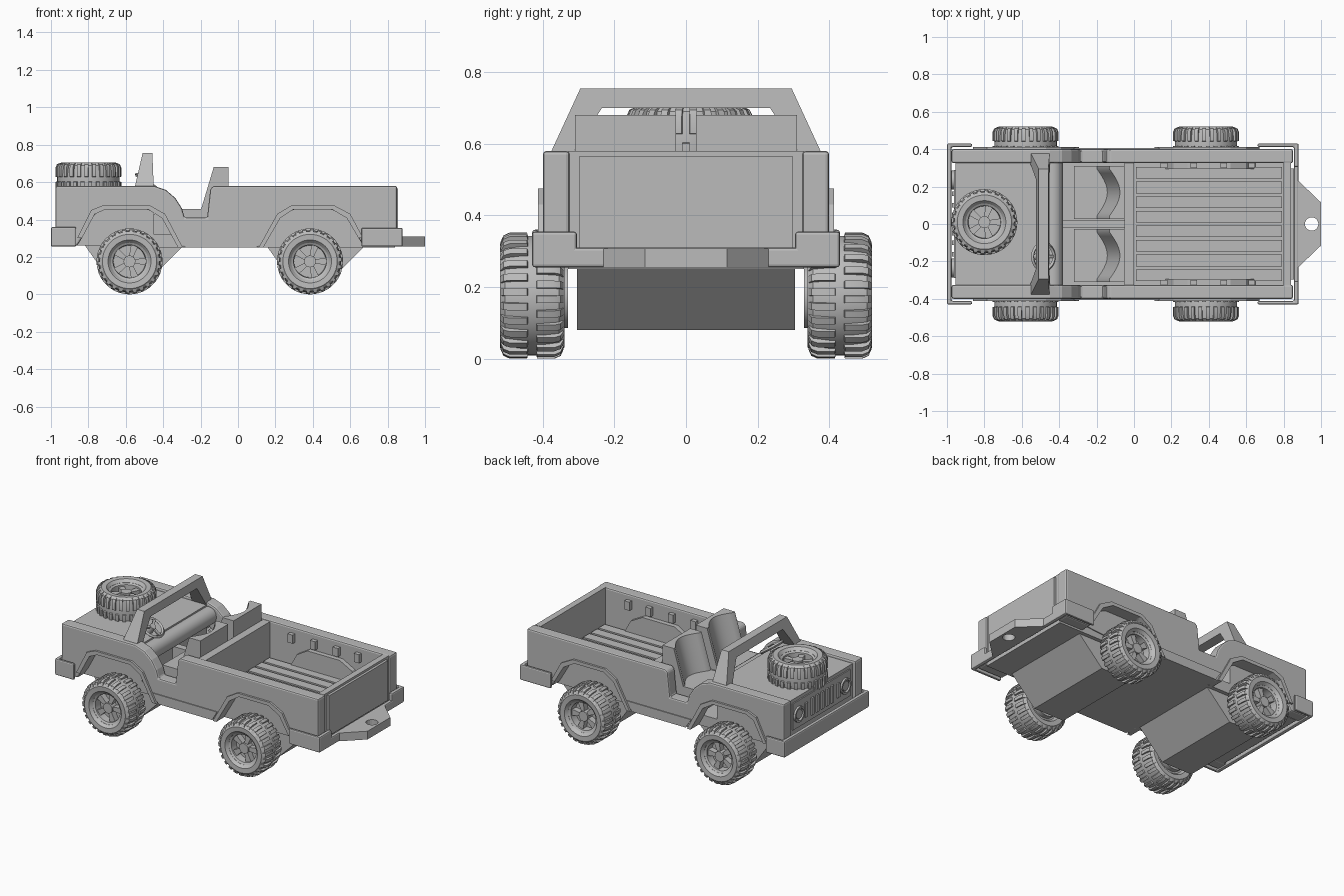
import bpy, bmesh
from math import sin, cos, pi, radians
from mathutils import Matrix

if "Cube" in bpy.data.objects:
    bpy.data.objects.remove(bpy.data.objects["Cube"])

grey = bpy.data.materials.new("plain grey")
grey.use_nodes = True
grey.diffuse_color = (0.5, 0.5, 0.5, 1)
grey.node_tree.nodes["Principled BSDF"].inputs["Base Color"].default_value = grey.diffuse_color


def finish(name, bm, smooth=False, bevel=0):
    """Turn a bmesh into a named object."""
    bmesh.ops.recalc_face_normals(bm, faces=bm.faces)
    mesh = bpy.data.meshes.new(name)
    bm.to_mesh(mesh)
    bm.free()
    mesh.materials.append(grey)
    ob = bpy.data.objects.new(name, mesh)
    bpy.context.collection.objects.link(ob)
    if bevel:
        mod = ob.modifiers.new("bevel", "BEVEL")
        mod.width, mod.segments, mod.limit_method = bevel, 2, "ANGLE"
    if smooth:
        bpy.ops.object.select_all(action="DESELECT")
        ob.select_set(True)
        bpy.context.view_layer.objects.active = ob
        bpy.ops.object.shade_smooth_by_angle(angle=radians(35))
    return ob


def add_prism(bm, pts, axis, lo, hi):
    """Extrude a flat outline along one axis, from lo to hi."""
    place = {"x": lambda p, t: (t, *p), "y": lambda p, t: (p[0], t, p[1]),
             "z": lambda p, t: (*p, t)}[axis]
    a = [bm.verts.new(place(p, lo)) for p in pts]
    b = [bm.verts.new(place(p, hi)) for p in pts]
    bm.faces.new(a)
    bm.faces.new(b)
    for i in range(len(a)):
        j = (i + 1) % len(a)
        bm.faces.new((a[i], a[j], b[j], b[i]))
    return a + b


def prism(name, pts, axis, lo, hi, **kw):
    bm = bmesh.new()
    add_prism(bm, pts, axis, min(lo, hi), max(lo, hi))
    return finish(name, bm, **kw)


def box(name, x0, x1, y0, y1, z0, z1, **kw):
    return prism(name, [(x0, y0), (x1, y0), (x1, y1), (x0, y1)], "z", z0, z1, **kw)


def circle(cx, cy, r, n=24):
    return [(cx + r * cos(2 * pi * i / n), cy + r * sin(2 * pi * i / n)) for i in range(n)]


def lathe(bm, profile, steps=48):
    """Spin a closed (radius, z) outline around z."""
    rings = [[bm.verts.new((r * cos(2 * pi * i / steps), r * sin(2 * pi * i / steps), z))
              for r, z in profile] for i in range(steps)]
    n = len(profile)
    for i in range(steps):
        a, b = rings[i], rings[(i + 1) % steps]
        for k in range(n):
            m = (k + 1) % n
            bm.faces.new((a[k], a[m], b[m], b[k]))


# Wheel: tyre, rim, spokes, hub and tread blocks, facing +z
bm = bmesh.new()
half = [(.1, .07), (.115, .088), (.145, .09), (.16, .075), (.167, .03)]
lathe(bm, half + [(r, -z) for r, z in reversed(half)])
lathe(bm, [(.102, .07), (.088, .062), (.085, .01), (.085, -.07), (.102, -.07)])
add_prism(bm, circle(0, 0, .09), "z", -.1, .015)
add_prism(bm, circle(0, 0, .032, 16), "z", 0, .062)
for i in range(5):
    turn = Matrix.Rotation(2 * pi * i / 5, 4, "Z")
    spoke = add_prism(bm, [(.02, -.01), (.09, -.02), (.09, .02), (.02, .01)], "z", .01, .052)
    bmesh.ops.transform(bm, matrix=turn, verts=spoke)
lug = [(.15, .008), (.176, .014), (.176, .062), (.168, .08), (.15, .088)]
for side in (1, -1):
    for i in range(26):
        turn = Matrix.Rotation(2 * pi * (i + side / 4) / 26, 4, "Z")
        block = add_prism(bm, [(r, side * z) for r, z in lug], "y", -.01, .01)
        bmesh.ops.transform(bm, matrix=turn, verts=block)
spare = finish("spare_wheel", bm, smooth=True)
spare.location = (-.8, .01, .615)
for end, x in (("front", -.58), ("rear", .385)):
    for label, s in (("left", 1), ("right", -1)):
        wheel = spare.copy()
        wheel.name = f"{end}_{label}_wheel"
        wheel.location = (x, s * .43, .176)
        wheel.rotation_euler = (-s * pi / 2, 0, 0)
        bpy.context.collection.objects.link(wheel)

# Wheel arch outlines, front to back
front_arch = [(-.86, .3), (-.785, .45), (-.725, .475), (-.47, .475), (-.39, .43), (-.295, .25)]
rear_arch = [(.11, .25), (.21, .43), (.285, .475), (.515, .475), (.6, .43), (.67, .3)]


def inset(arch):
    mid = (arch[0][0] + arch[-1][0]) / 2
    return [(mid + (x - mid) * .91, z if i in (0, 5) else z - .022)
            for i, (x, z) in enumerate(arch)]


# Body sides, with arches cut out and a dropped door opening
side_outline = ([(-.975, .26), (-.86, .26)] + inset(front_arch) + inset(rear_arch)
                + [(.67, .26), (.85, .26), (.85, .58), (-.13, .58), (-.148, .565), (-.165, .41),
                   (-.285, .41), (-.3, .46), (-.335, .515), (-.385, .558), (-.45, .58),
                   (-.975, .58)])
for s in (1, -1):
    prism("body_side", side_outline, "y", s * .325, s * .4, bevel=.01)
    for arch in (front_arch, rear_arch):
        prism("arch_flare", arch + inset(arch)[::-1], "y", s * .33, s * .413)
    prism("rocker_panel", [(-.28, .25), (.1, .25), (.135, .31), (-.32, .31)],
          "y", s * .33, s * .406)
    prism("bed_wheel_box", rear_arch, "y", s * .295, s * .336)
    for x in (.16, .32, .48, .63):
        box("stake_pocket", x - .018, x + .018, s * .3, s * .33, .49, .545)

# Central body
box("nose", -.955, -.45, -.33, .33, .26, .562)
box("cab_floor", -.46, 0, -.33, .33, .25, .32)
box("bed_floor", 0, .84, -.33, .33, .25, .34)
box("bed_front_wall", -.05, 0, -.33, .33, .25, .575)
box("tailgate", .8, .84, -.33, .33, .26, .58)
box("tailgate_panel", .83, .856, -.298, .298, .31, .566)
for i in range(8):
    y = (i - 3.5) * .078
    box("bed_slat", .01, .79, y - .031, y + .031, .33, .355)

# Underbody boxes between the wheels
for x0, x1, b0, b1 in ((-.86, -.3, -.69, -.47), (.11, .67, .28, .5)):
    prism("underbody", [(x0, .32), (x1, .32), (x1, .25), (b1, .08), (b0, .08)], "y", -.305, .305)

# Grille
box("grille_panel", -.963, -.95, -.29, .29, .37, .54)
for s in (1, -1):
    bm = bmesh.new()
    lathe(bm, [(.05, 0), (.05, .015), (.038, .015), (.038, 0)], 24)
    ring = finish("headlight_ring", bm, smooth=True)
    ring.location, ring.rotation_euler = (-.96, s * .235, .455), (0, -pi / 2, 0)
    prism("headlight", circle(s * .235, .455, .03), "x", -.97, -.95)
    box("side_lamp", -.972, -.95, s * .15, s * .175, .41, .5)
for i in range(5):
    y = (i - 2) * .05
    box("grille_bar", -.973, -.95, y - .012, y + .012, .4, .51)

# Windscreen frame, leaning and narrowing towards the top
frame = prism("windscreen_frame", [(-.385, .56), (-.295, .755), (.295, .755), (.385, .56),
              (.325, .56), (.235, .7), (-.235, .7), (-.325, .56)], "x", 0, 1)
for v in frame.data.vertices:
    t = (v.co.z - .56) / .195
    v.co.x = -.45 - .008 * t if v.co.x > .5 else -.555 + .045 * t

# Dashboard, steering wheel and console
prism("dashboard", circle(-.435, .5, .055, 16), "y", -.33, .33, smooth=True)
bm = bmesh.new()
lathe(bm, [(.07 + .01 * a, .01 * b) for a, b in ((1, 0), (0, 1), (-1, 0), (0, -1))], 28)
add_prism(bm, circle(0, 0, .02, 12), "z", -.12, .01)
for i in range(3):
    spoke = add_prism(bm, [(0, -.008), (.07, -.008), (.07, .008), (0, .008)], "z", -.005, .005)
    bmesh.ops.transform(bm, matrix=Matrix.Rotation(2 * pi * i / 3, 4, "Z"), verts=spoke)
steering = finish("steering_wheel", bm, smooth=True)
steering.location, steering.rotation_euler = (-.485, -.175, .6), (0, radians(35), 0)
box("console", -.45, -.05, -.022, .022, .3, .43)

# Seats with hollowed, leaning backs
for s in (1, -1):
    y0, y1 = s * .028, s * .31
    box("seat_cushion", -.32, -.1, y0, y1, .3, .455)
    hollow = [(-.13 + .055 * sin(pi * i / 12), y1 + (y0 - y1) * (.06 + .88 * i / 12))
              for i in range(13)]
    seat = prism("seat_back", [(-.05, y0), (-.05, y1), (-.13, y1)] + hollow + [(-.13, y0)],
                 "z", .43, .68, smooth=True)
    for v in seat.data.vertices:
        if v.co.x < -.051:
            v.co.x -= .3 * (.68 - v.co.z)

# Wrap-around bumpers
for name, tip, end, face in (("front_bumper", -1, -.865, -.975), ("rear_bumper", .88, .66, .855)):
    outline = [(end, .43), (tip, .43), (tip, -.43), (end, -.43),
               (end, -.412), (face, -.412), (face, .412), (end, .412)]
    if name == "front_bumper":
        prism(name, outline, "z", .255, .36, bevel=.008)
    else:
        prism(name, outline, "z", .255, .31, bevel=.008)
        for s in (1, -1):
            corner = [(end, s * .43), (tip, s * .43), (tip, s * .305), (face, s * .305),
                      (face, s * .412), (end, s * .412)]
            prism("rear_bumper_corner", corner, "z", .29, .355, bevel=.008)

# Tow hitch: two mirrored halves around a pin hole
for s in (1, -1):
    hole = [(.95 - .036 * cos(pi * i / 10), s * .036 * sin(pi * i / 10)) for i in range(11)]
    plate = [(.86, 0)] + hole + [(1, 0), (1, s * .115), (.88, s * .23), (.86, s * .23)]
    prism("tow_hitch", plate, "z", .255, .308)
